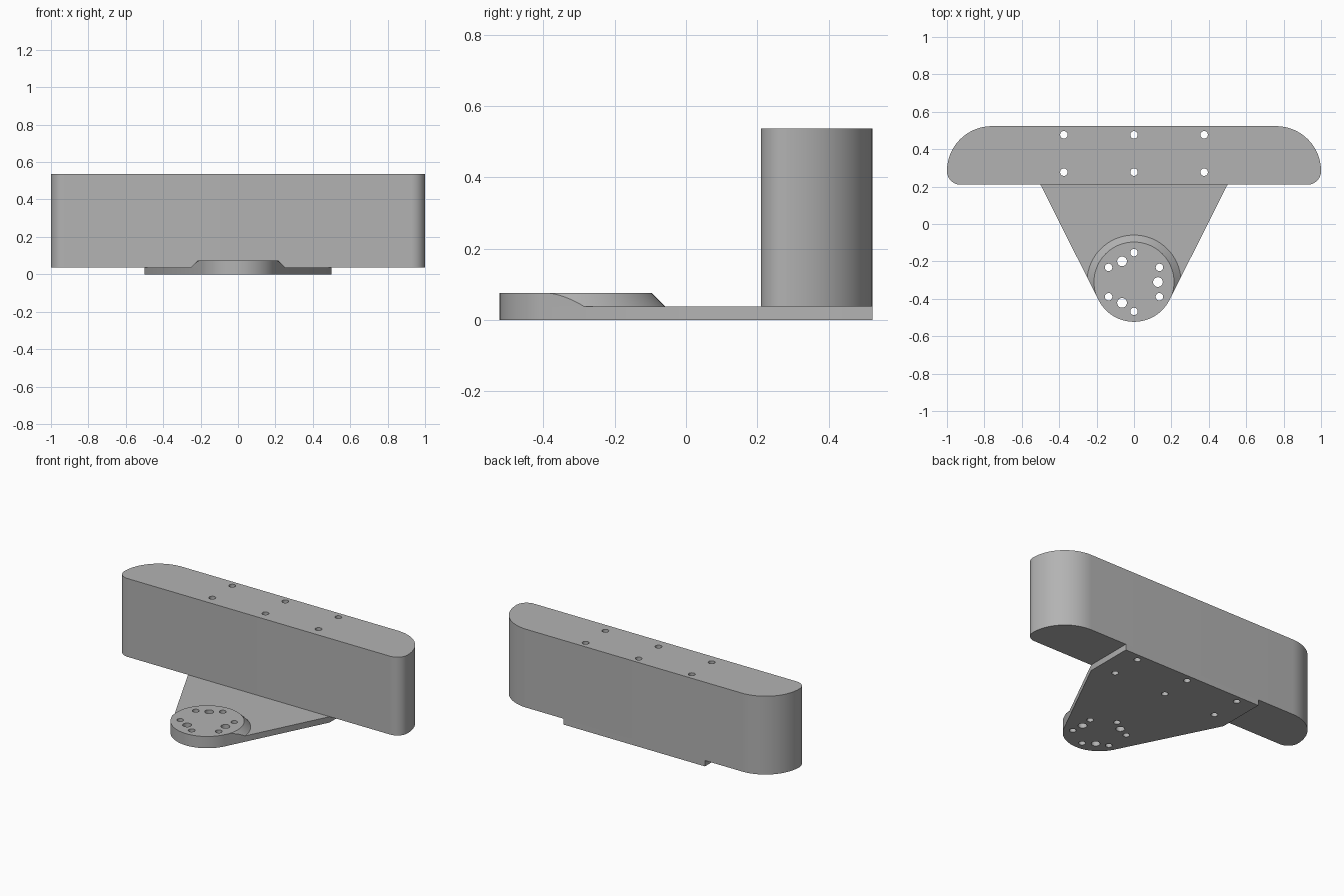
import bpy, bmesh
from math import sin, cos, pi, atan2, acos, hypot, radians

cube = bpy.data.objects.get("Cube")
if cube:
    bpy.data.objects.remove(cube, do_unlink=True)

grey = bpy.data.materials.new("plain grey")
grey.use_nodes = True
colour = (0.45, 0.45, 0.45, 1)
grey.diffuse_color = colour
grey.node_tree.nodes["Principled BSDF"].inputs["Base Color"].default_value = colour

FRONT, BACK, BODY_FRONT = -0.523, 0.523, 0.21
PLATE_TOP, BOSS_TOP, BODY_TOP = 0.0375, 0.075, 0.5375
BOSS_R = 0.2125
BOSS_Y = FRONT + BOSS_R


def arc(cx, cy, r, start, end, steps):
    return [(cx + r * cos(start + (end - start) * i / steps),
             cy + r * sin(start + (end - start) * i / steps)) for i in range(steps + 1)]


def finish(name, bm):
    mesh = bpy.data.meshes.new(name)
    bmesh.ops.recalc_face_normals(bm, faces=bm.faces)
    bm.to_mesh(mesh)
    bm.free()
    mesh.materials.append(grey)
    obj = bpy.data.objects.new(name, mesh)
    bpy.context.collection.objects.link(obj)
    return obj


def prism(name, outline, z0, z1):
    bm = bmesh.new()
    face = bm.faces.new([bm.verts.new((x, y, z0)) for x, y in outline])
    top = bmesh.ops.extrude_face_region(bm, geom=[face])["geom"]
    verts = [v for v in top if isinstance(v, bmesh.types.BMVert)]
    bmesh.ops.translate(bm, verts=verts, vec=(0, 0, z1 - z0))
    return finish(name, bm)


def drills(name, holes):
    """All drill cylinders in one cutter mesh."""
    bm = bmesh.new()
    for x, y, r in holes:
        made = bmesh.ops.create_cone(bm, cap_ends=True, segments=32,
                                     radius1=r, radius2=r, depth=2)
        bmesh.ops.translate(bm, verts=made["verts"], vec=(x, y, 0))
    return finish(name, bm)


def cut(obj, cutter, operation="DIFFERENCE"):
    mod = obj.modifiers.new("cut", "BOOLEAN")
    mod.operation, mod.object, mod.solver = operation, cutter, "EXACT"
    bpy.context.view_layer.objects.active = obj
    bpy.ops.object.modifier_apply(modifier=mod.name)


# Outline of the base plate: rectangle, taper, then a round nose
dx, dy = 0.5, BODY_FRONT - BOSS_Y
tangent = atan2(dy, dx) - acos(BOSS_R / hypot(dx, dy))
plate_outline = ([(0.5, BACK), (-0.5, BACK), (-0.5, BODY_FRONT)]
                 + arc(0, BOSS_Y, BOSS_R, -pi - tangent, tangent, 48)
                 + [(0.5, BODY_FRONT)])
plate = prism("base_plate", plate_outline, 0, PLATE_TOP)

# Round boss: a cone trimmed to the plate outline and flat top
bm = bmesh.new()
bmesh.ops.create_cone(bm, cap_ends=True, segments=96, radius1=0.289,
                      radius2=0.189, depth=0.1)
bmesh.ops.translate(bm, verts=bm.verts, vec=(0, BOSS_Y, 0.05))
boss = finish("round_boss", bm)
trim = prism("boss_trim", plate_outline, PLATE_TOP, BOSS_TOP)
cut(boss, trim, "INTERSECT")

# Long body: big rounding at the back corners, small at the front corners
big, small = 0.24, 0.0725
right = (arc(1 - small, BODY_FRONT + small, small, -pi / 2, 0, 12)
         + arc(1 - big, BACK - big, big, 0, pi / 2, 24))
body = prism("long_body", right + [(-x, y) for x, y in reversed(right)],
             PLATE_TOP, BODY_TOP)

# Bolt holes through body and plate, and rings of holes through the boss
body_holes = [(x, y, 0.02) for x in (-0.375, 0, 0.375) for y in (0.277, 0.477)]
boss_holes = []
for ring, r, count, start in ((0.157, 0.02, 6, pi / 6), (0.128, 0.026, 3, 0)):
    for i in range(count):
        a = start + 2 * pi * i / count
        boss_holes.append((ring * cos(a), BOSS_Y + ring * sin(a), r))
body_drill = drills("body_drill", body_holes)
boss_drill = drills("boss_drill", boss_holes)
for part, cutter in ((body, body_drill), (plate, body_drill),
                     (plate, boss_drill), (boss, boss_drill)):
    cut(part, cutter)

for cutter in (trim, body_drill, boss_drill):
    bpy.data.objects.remove(cutter, do_unlink=True)

# Smooth the round walls, keep the edges crisp
bpy.ops.object.select_all(action="DESELECT")
for part in (plate, boss, body):
    part.select_set(True)
bpy.context.view_layer.objects.active = body
bpy.ops.object.shade_smooth_by_angle(angle=radians(30))
